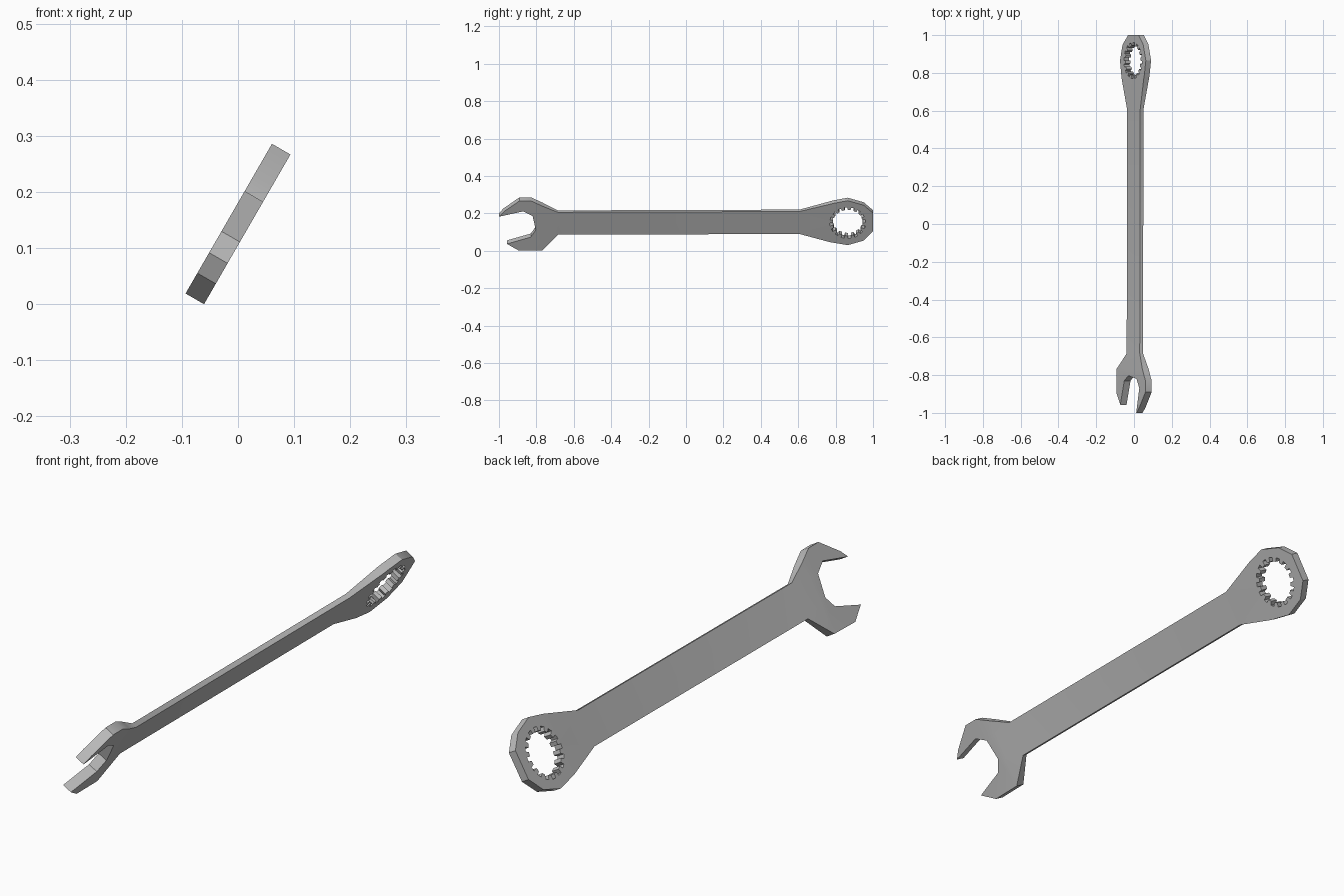
import bpy, bmesh, math
from mathutils import Matrix, Vector

cube = bpy.data.objects.get("Cube")
if cube:
    bpy.data.objects.remove(cube, do_unlink=True)

steel = bpy.data.materials.new("grey_steel")
steel.use_nodes = True
colour = (0.5, 0.5, 0.5, 1)
steel.diffuse_color = colour
steel.node_tree.nodes["Principled BSDF"].inputs["Base Color"].default_value = colour

# Flat outline as (across, along) points
upper_jaw = [(0.078, -0.685), (0.154, -0.83), (0.154, -0.89), (0.086, -0.975), (0.056, -1.0)]
throat = [(0.089, -0.87), (0.06, -0.82), (-0.026, -0.803), (-0.07, -0.83)]
lower_jaw = [(-0.112, -0.957), (-0.154, -0.893), (-0.152, -0.768), (-0.06, -0.685)]
ring_end = [(-0.056, 0.607), (-0.103, 0.77), (-0.121, 0.865), (-0.093, 0.95), (-0.035, 1.0),
            (0.076, 1.0), (0.125, 0.95), (0.153, 0.865), (0.137, 0.79), (0.083, 0.607)]
outline = upper_jaw + throat + lower_jaw + ring_end

# Toothed hole in the ring end
TEETH = 16
hole = []
for i in range(TEETH):
    for part, radius in ((0.0, 0.08), (0.48, 0.08), (0.52, 0.096), (0.96, 0.096)):
        a = math.tau * (i + part) / TEETH
        hole.append((0.016 + radius * math.cos(a), 0.865 + radius * math.sin(a)))


def add_loop(bm, points):
    verts = [bm.verts.new((x, y, 0)) for x, y in points]
    return [bm.edges.new((v, verts[i - 1])) for i, v in enumerate(verts)]


def thickness(y):
    """Thin handle that swells towards both heads."""
    if y < -0.685:
        return 0.02 + 0.018 * min(1, (-0.685 - y) / 0.083)
    if y > 0.607:
        return 0.02 + 0.012 * min(1, (y - 0.607) / 0.163)
    return 0.02


bm = bmesh.new()
edges = add_loop(bm, outline) + add_loop(bm, hole)
bmesh.ops.triangle_fill(bm, use_beauty=True, use_dissolve=False, edges=edges)

# Crease lines where the thickness changes
for y in (-0.768, -0.685, 0.607, 0.77):
    bmesh.ops.bisect_plane(bm, geom=bm.verts[:] + bm.edges[:] + bm.faces[:], dist=1e-5,
                           plane_co=Vector((0, y, 0)), plane_no=Vector((0, 1, 0)))

# Thicken both ways from the middle plane
base = bm.verts[:]
result = bmesh.ops.extrude_face_region(bm, geom=bm.faces[:], use_keep_orig=True)
for v in base:
    v.co.z = -thickness(v.co.y) / 2
for v in result["geom"]:
    if isinstance(v, bmesh.types.BMVert):
        v.co.z = thickness(v.co.y) / 2
bmesh.ops.recalc_face_normals(bm, faces=bm.faces[:])

# Lean the wrench on its edge
bm.transform(Matrix.Translation((0, 0, 0.143)) @ Matrix.Rotation(-math.radians(60), 4, 'Y'))
mesh = bpy.data.meshes.new("combination_wrench")
bm.to_mesh(mesh)
bm.free()
mesh.materials.append(steel)
wrench = bpy.data.objects.new("combination_wrench", mesh)
bpy.context.collection.objects.link(wrench)
bpy.ops.object.select_all(action='DESELECT')
wrench.select_set(True)
bpy.context.view_layer.objects.active = wrench
bpy.ops.object.shade_smooth_by_angle(angle=math.radians(30))
